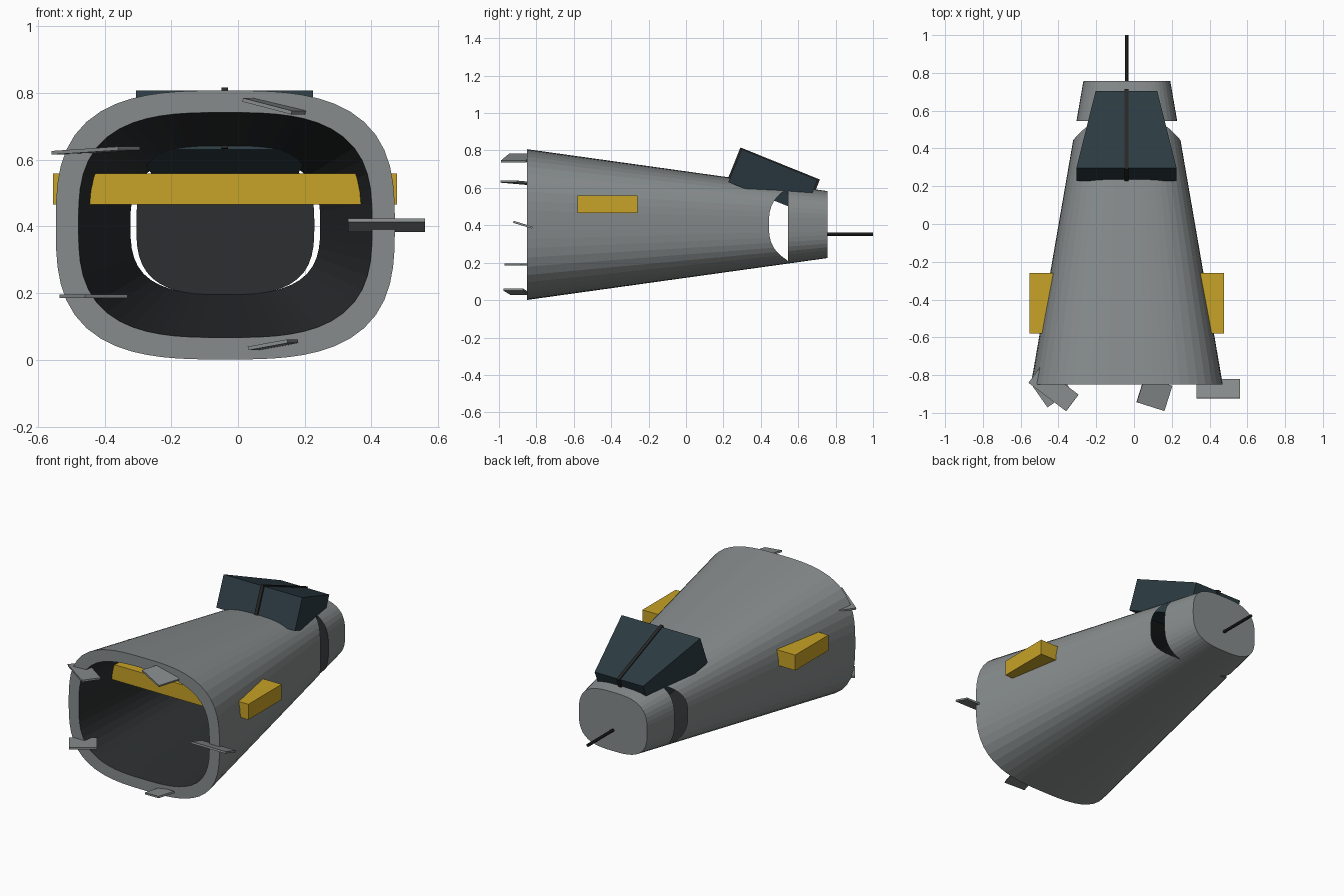
import bpy, bmesh, math
from mathutils import Matrix, Vector

if "Cube" in bpy.data.objects:
    bpy.data.objects.remove(bpy.data.objects["Cube"])

CX, CZ, SEG, POW = -0.038, 0.404, 64, 3.0
REAR, SPLIT, TIP = -0.85, 0.545, 0.757


def material(name, rgb):
    m = bpy.data.materials.new(name)
    m.diffuse_color = (*rgb, 1)
    m.use_nodes = True
    m.node_tree.nodes["Principled BSDF"].inputs["Base Color"].default_value = m.diffuse_color
    return m


grey = material("hull_grey", (0.24, 0.26, 0.26))
dark = material("dark_interior", (0.025, 0.028, 0.03))
glass = material("canopy_glass", (0.025, 0.045, 0.055))
black = material("trim_black", (0.02, 0.02, 0.02))
yellow = material("warning_yellow", (0.57, 0.36, 0.02))


def finish(name, bm, *mats):
    bmesh.ops.recalc_face_normals(bm, faces=bm.faces)
    mesh = bpy.data.meshes.new(name)
    bm.to_mesh(mesh)
    bm.free()
    for m in mats:
        mesh.materials.append(m)
    ob = bpy.data.objects.new(name, mesh)
    bpy.context.collection.objects.link(ob)
    return ob


def box(name, center, size, mat, rot=(0, 0, 0), front_scale=1.0):
    """Box, optionally narrowed across x at its +y end."""
    bm = bmesh.new()
    bmesh.ops.create_cube(bm, size=1)
    for v in bm.verts:
        if v.co.y > 0:
            v.co.x *= front_scale
        v.co = Vector(a * b for a, b in zip(v.co, size))
    ob = finish(name, bm, mat)
    ob.location = center
    ob.rotation_euler = [math.radians(a) for a in rot]
    return ob


# rounded-square section whose half sizes taper linearly along y
def radius(phi, y, inner=False):
    if inner:
        t = (y - REAR) / (SPLIT - REAR)
        a, b = 0.44 + t * (0.272 - 0.44), 0.337 + t * (0.2075 - 0.337)
    else:
        t = (y - REAR) / (TIP - REAR)
        a, b = 0.508 + t * (0.23 - 0.508), 0.403 + t * (0.179 - 0.403)
    s = abs(math.cos(phi) / a) ** POW + abs(math.sin(phi) / b) ** POW
    return s ** (-1 / POW)


def point(phi, y, inner=False):
    r = radius(phi, y, inner)
    return (CX + r * math.cos(phi), y, CZ + r * math.sin(phi))


def break_line(phi):
    """Where the cavity breaks through the hull skin."""
    lo, hi = 0.2, SPLIT
    if radius(phi, hi, True) < radius(phi, hi):
        return hi
    for _ in range(30):
        mid = (lo + hi) / 2
        if radius(phi, mid, True) < radius(phi, mid):
            lo = mid
        else:
            hi = mid
    return lo


angles = [2 * math.pi * (i + 0.5) / SEG for i in range(SEG)]


def bridge(bm, a, b, mat=0):
    for i in range(SEG):
        j = (i + 1) % SEG
        bm.faces.new((a[i], a[j], b[j], b[i])).material_index = mat


# hull shell: outer skin, rear rim and dark inner wall
bm = bmesh.new()
outer = [bm.verts.new(point(p, REAR)) for p in angles]
end = [bm.verts.new(point(p, break_line(p))) for p in angles]
inner = [bm.verts.new(point(p, REAR, True)) for p in angles]
bridge(bm, outer, end)
bridge(bm, end, inner, 1)
bridge(bm, inner, outer)
finish("hull", bm, grey, dark)

# solid nose block with dark rear bulkhead
bm = bmesh.new()
back = [bm.verts.new(point(p, SPLIT)) for p in angles]
front = [bm.verts.new(point(p, TIP)) for p in angles]
bridge(bm, back, front)
bm.faces.new(back).material_index = 1
bm.faces.new(front)
finish("nose", bm, grey, dark)

# nose probe
bm = bmesh.new()
bmesh.ops.create_cone(bm, cap_ends=True, segments=8, radius1=0.009, radius2=0.009,
                      depth=0.3, matrix=Matrix.Rotation(math.pi / 2, 4, 'X'))
finish("nose_probe", bm, black).location = (CX, 0.85, 0.352)

# canopy and its centre frame
canopy_center = (-0.04, 0.465, 0.637)
box("canopy", canopy_center, (0.53, 0.438, 0.19), glass, (-22, 0, 0), 0.615)
box("canopy_frame", (-0.04, 0.467, 0.64), (0.02, 0.458, 0.195), black, (-22, 0, 0))

# yellow cross beam showing on both sides
box("cross_beam", (-0.039, -0.42, 0.512), (1.03, 0.32, 0.094), yellow)

# torn plates around the broken rear rim: centre, width, length, rotation
plates = [
    ((-0.426, -0.872, 0.627), 0.25, 0.11, (0, -3, -37)),
    ((0.108, -0.90, 0.760), 0.158, 0.14, (0, 14, -17.5)),
    ((0.445, -0.872, 0.403), 0.23, 0.105, (-17, 0, 0)),
    ((-0.433, -0.872, 0.190), 0.155, 0.134, (0, 0, 35)),
    ((0.105, -0.905, 0.045), 0.125, 0.11, (0, -10, -17)),
]
for i, (c, w, l, rot) in enumerate(plates):
    box(f"torn_plate_{i + 1}", c, (w, l, 0.011), grey, rot)
